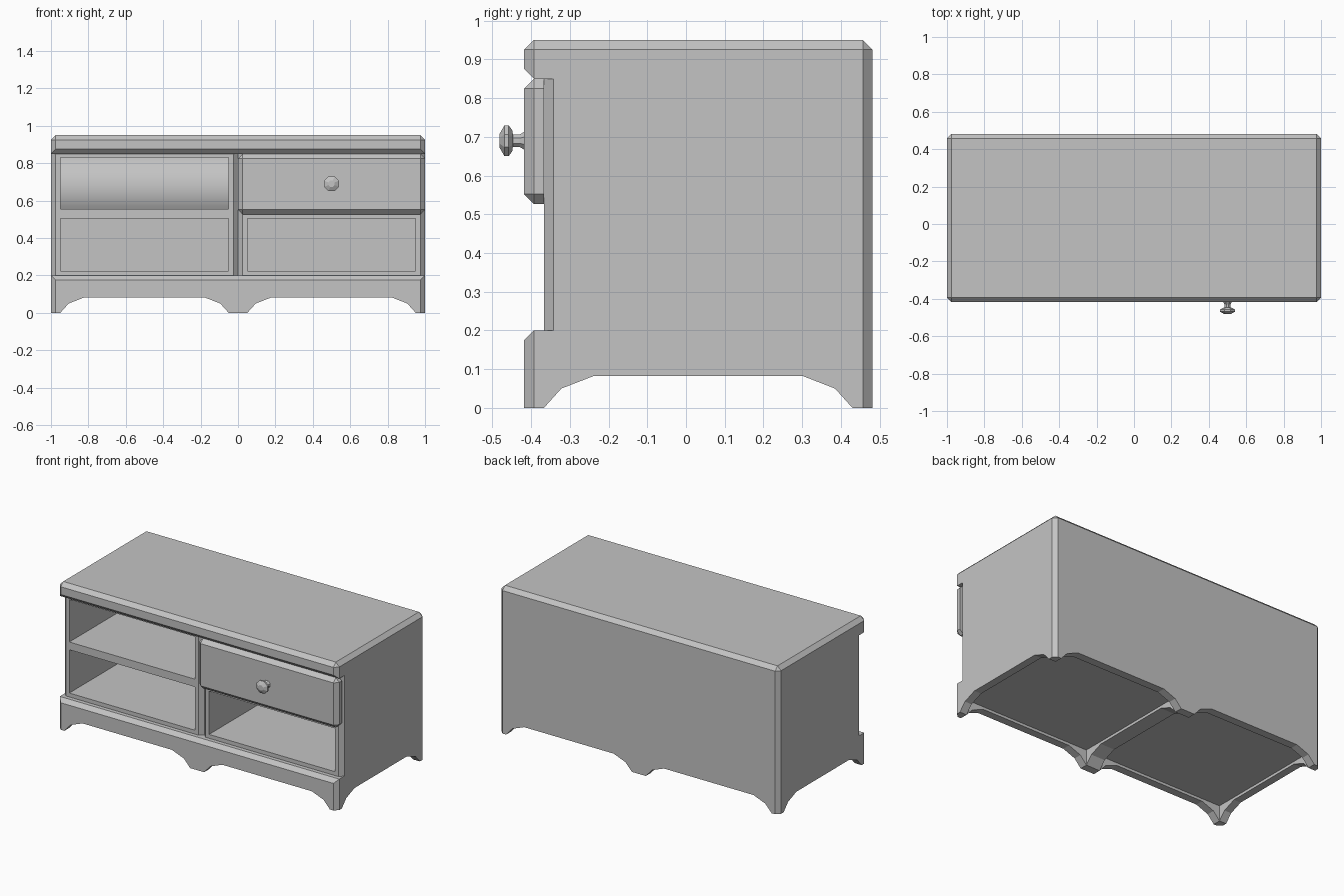
import bpy, bmesh, math
from mathutils import Vector, Matrix

if "Cube" in bpy.data.objects:
    bpy.data.objects.remove(bpy.data.objects["Cube"], do_unlink=True)

grey = bpy.data.materials.new("plain_grey")
grey.use_nodes = True
COLOUR = (0.55, 0.55, 0.55, 1)
grey.diffuse_color = COLOUR
grey.node_tree.nodes["Principled BSDF"].inputs["Base Color"].default_value = COLOUR

FRONT, BACK, HEIGHT = -0.418, 0.482, 0.95
FRAME = -0.367          # face of the recessed front frame
CH = 0.025              # chamfer width
RAIL_LOW, RAIL_HIGH = 0.20, 0.85


def finish(bm, name):
    bmesh.ops.recalc_face_normals(bm, faces=bm.faces)
    mesh = bpy.data.meshes.new(name)
    bm.to_mesh(mesh)
    bm.free()
    mesh.materials.append(grey)
    ob = bpy.data.objects.new(name, mesh)
    bpy.context.collection.objects.link(ob)
    return ob


def box(name, lo, hi, chamfer=None):
    """Box between two corners; chamfer(edge middle, edge direction) picks edges."""
    bm = bmesh.new()
    bmesh.ops.create_cube(bm, size=1)
    lo, hi = Vector(lo), Vector(hi)
    for v in bm.verts:
        v.co = Vector([lo[i] if v.co[i] < 0 else hi[i] for i in range(3)])
    if chamfer:
        edges = []
        for e in bm.edges:
            a, b = (v.co for v in e.verts)
            if chamfer((a + b) / 2, (b - a).normalized()):
                edges.append(e)
        bmesh.ops.bevel(bm, geom=edges, offset=CH, segments=1, affect='EDGES')
    return finish(bm, name)


def prism(name, points, axis, start, end):
    """Extrude a 2D outline along x, y or z."""
    place = {'x': lambda p, t: (t, p[0], p[1]),
             'y': lambda p, t: (p[0], t, p[1]),
             'z': lambda p, t: (p[0], p[1], t)}[axis]
    bm = bmesh.new()
    a = [bm.verts.new(place(p, start)) for p in points]
    b = [bm.verts.new(place(p, end)) for p in points]
    bm.faces.new(a)
    bm.faces.new(b[::-1])
    for i in range(len(a)):
        j = (i + 1) % len(a)
        bm.faces.new((a[i], b[i], b[j], a[j]))
    return finish(bm, name)


def cut(target, cutter):
    mod = target.modifiers.new("cut", 'BOOLEAN')
    mod.operation, mod.solver, mod.object = 'DIFFERENCE', 'EXACT', cutter
    bpy.context.view_layer.objects.active = target
    bpy.ops.object.modifier_apply(modifier=mod.name)
    bpy.data.objects.remove(cutter, do_unlink=True)


def arch(lo, hi):
    """Outline of the scalloped gap between two feet."""
    left = [(lo, -0.02), (lo, 0), (lo + 0.045, 0.05), (lo + 0.13, 0.083)]
    return left + [(lo + hi - p, z) for p, z in reversed(left)]


# Cabinet body, chamfered on its upright and top edges
body = box("cabinet_body", (-1, FRONT, 0), (1, BACK, HEIGHT),
           lambda m, d: abs(d.z) > 0.9 or m.z > 0.9)

# Recessed front between the top and the plinth
cut(body, prism("recess", [(FRAME, RAIL_LOW), (FRAME, RAIL_HIGH),
                           (FRONT + CH, RAIL_HIGH), (FRONT - CH, RAIL_HIGH + 2 * CH),
                           (FRONT - CH, RAIL_LOW - 2 * CH), (FRONT + CH, RAIL_LOW)],
                'x', -1.1, 1.1))

# Chamfered stiles and the groove between the two bays
for s in (-1, 1):
    cut(body, prism("stile_chamfer", [(s * 0.965, FRAME - 0.01), (s * 1.01, FRAME + 0.035),
                                      (s * 1.01, FRAME - 0.01)], 'z', RAIL_LOW, RAIL_HIGH))
cut(body, prism("groove", [(-0.035, FRAME - 0.01), (0.035, FRAME - 0.01),
                           (0, FRAME + CH)], 'z', RAIL_LOW, RAIL_HIGH))

# Open compartments
for x0, x1, z0, z1 in ((-0.95, -0.052, 0.555, 0.83),
                       (-0.95, -0.052, 0.225, 0.505),
                       (0.05, 0.95, 0.225, 0.505)):
    cut(body, box("compartment", (x0, FRAME - 0.02, z0), (x1, 0.455, z1)))

# Hollow underside and scalloped feet
for x0, x1 in ((-0.95, -0.05), (0.05, 0.95)):
    cut(body, box("hollow", (x0, FRAME, -0.02), (x1, 0.43, 0.1)))
    cut(body, prism("front_arch", arch(x0, x1), 'y', -0.6, 0.6))
cut(body, prism("side_arch", arch(FRAME, 0.43), 'x', -1.1, 1.1))

# Rounded panel at the back of the upper compartment
low, high = math.radians(-30), math.radians(50)
radius = 0.275 / (math.sin(high) - math.sin(low))
steps = 16
curve = []
for i in range(steps + 1):
    a = low + (high - low) * i / steps
    curve.append((0.37 + radius * (1 - math.cos(a)),
                  0.555 + radius * (math.sin(a) - math.sin(low))))
panel = prism("curved_back_panel", curve + [(0.46, 0.83), (0.46, 0.555)], 'x', -0.95, -0.052)

# Drawer front, chamfered all round except against the frame
drawer = box("drawer_front", (0, FRONT, 0.527), (1, FRAME, RAIL_HIGH),
             lambda m, d: abs(d.y) > 0.9 or m.y < FRONT + 0.01)

# Eight-sided turned knob
bm = bmesh.new()
rings = []
for y, r in ((-0.416, 0.026), (-0.43, 0.017), (-0.447, 0.017), (-0.449, 0.03),
             (-0.458, 0.043), (-0.469, 0.043), (-0.482, 0.018)):
    ring = []
    for i in range(8):
        a = math.tau * (i + 0.5) / 8
        ring.append(bm.verts.new((0.5 + r * math.cos(a), y, 0.69 + r * math.sin(a))))
    rings.append(ring)
for a, b in zip(rings, rings[1:]):
    for i in range(8):
        j = (i + 1) % 8
        bm.faces.new((a[i], a[j], b[j], b[i]))
bm.faces.new(rings[0])
bm.faces.new(rings[-1])
finish(bm, "drawer_knob")

# Smooth only the curved panel
bpy.ops.object.select_all(action='DESELECT')
panel.select_set(True)
bpy.context.view_layer.objects.active = panel
bpy.ops.object.shade_smooth_by_angle(angle=math.radians(30))
